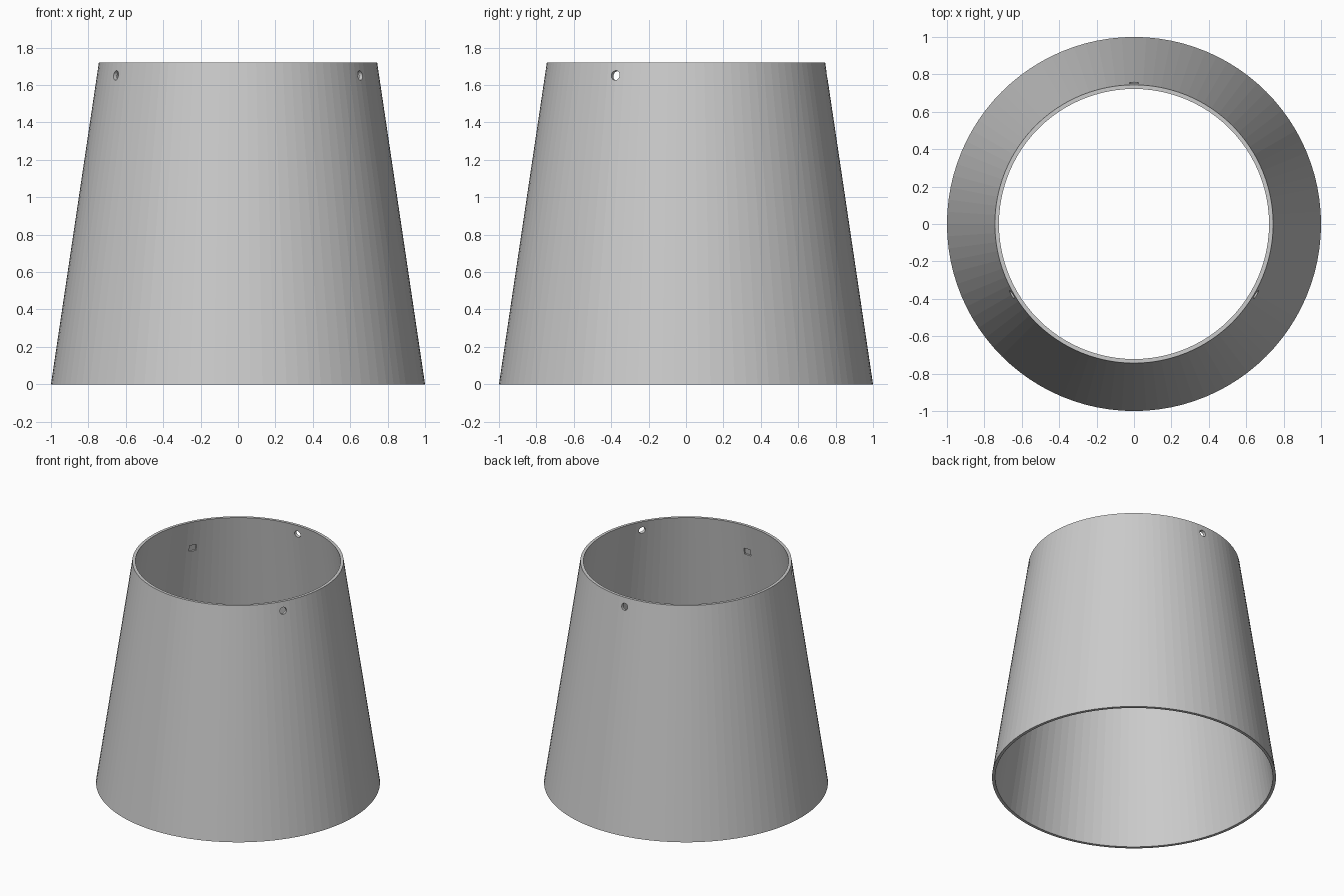
import bpy, bmesh
from math import pi, sin, cos, atan, radians
from mathutils import Matrix

cube = bpy.data.objects.get("Cube")
if cube:
    bpy.data.objects.remove(cube, do_unlink=True)

HEIGHT, BASE_R, TOP_R, WALL = 1.72, 1.0, 0.744, 0.022
SLOPE = (BASE_R - TOP_R) / HEIGHT
SEGMENTS = 96

grey = bpy.data.materials.new("plain grey")
grey.use_nodes = True
grey.diffuse_color = (0.6, 0.6, 0.6, 1)
grey.node_tree.nodes["Principled BSDF"].inputs["Base Color"].default_value = (0.6, 0.6, 0.6, 1)


def add_object(name, bm):
    bmesh.ops.recalc_face_normals(bm, faces=bm.faces)
    mesh = bpy.data.meshes.new(name)
    bm.to_mesh(mesh)
    bm.free()
    mesh.materials.append(grey)
    obj = bpy.data.objects.new(name, mesh)
    bpy.context.collection.objects.link(obj)
    return obj


def on_wall(angle, z, radius_offset):
    """Frame on the wall whose local z axis points out along the wall normal."""
    r = BASE_R - SLOPE * z + radius_offset
    place = Matrix.Translation((r * cos(angle), r * sin(angle), z))
    return place @ Matrix.Rotation(angle, 4, 'Z') @ Matrix.Rotation(pi / 2 - atan(SLOPE), 4, 'Y')


# Tapered shade: closed wall section turned around the vertical axis
bm = bmesh.new()
section = [(BASE_R, 0), (TOP_R, HEIGHT), (TOP_R - WALL, HEIGHT), (BASE_R - WALL, 0)]
rings = [[bm.verts.new((r * cos(2 * pi * i / SEGMENTS), r * sin(2 * pi * i / SEGMENTS), z))
          for i in range(SEGMENTS)] for r, z in section]
for k, ring in enumerate(rings):
    following = rings[(k + 1) % len(rings)]
    for i in range(SEGMENTS):
        j = (i + 1) % SEGMENTS
        bm.faces.new((ring[i], ring[j], following[j], following[i]))
shade = add_object("tapered_shade", bm)

# Cutters: three round holes, and a shallow square recess facing each one
bm = bmesh.new()
for degrees in (90, 210, 330):
    angle = radians(degrees)
    bmesh.ops.create_cone(bm, cap_ends=True, segments=20, radius1=0.026, radius2=0.026,
                          depth=0.12, matrix=on_wall(angle, 1.65, -WALL / 2))
    bmesh.ops.create_cube(bm, size=1, matrix=on_wall(angle + pi, 1.5, -WALL - 0.01)
                          @ Matrix.Diagonal((0.05, 0.055, 0.04, 1)))
cutter = add_object("hole_cutter", bm)
cutter.hide_render = True

cut = shade.modifiers.new("holes", 'BOOLEAN')
cut.operation = 'DIFFERENCE'
cut.solver = 'EXACT'
cut.object = cutter
bpy.context.view_layer.objects.active = shade
bpy.ops.object.modifier_apply(modifier=cut.name)
bpy.data.objects.remove(cutter, do_unlink=True)
